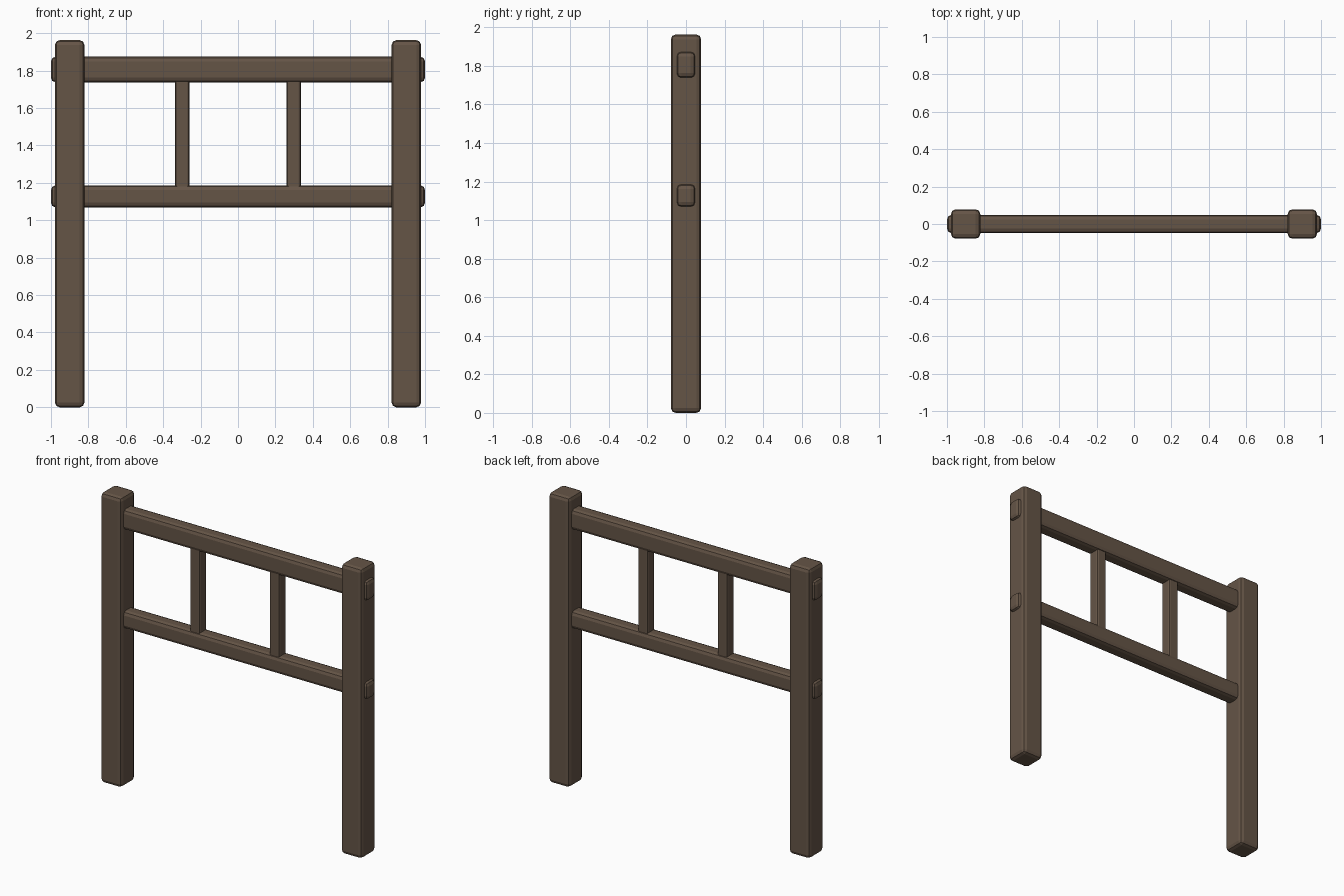
import bpy, bmesh
from mathutils import Vector

if "Cube" in bpy.data.objects:
    bpy.data.objects.remove(bpy.data.objects["Cube"])

wood = bpy.data.materials.new("dark_wood")
wood.diffuse_color = (0.13, 0.09, 0.062, 1)
wood.use_nodes = True
wood.node_tree.nodes["Principled BSDF"].inputs["Base Color"].default_value = wood.diffuse_color


def beam(name, size, center, bevel):
    """Box timber with softened edges."""
    bm = bmesh.new()
    bmesh.ops.create_cube(bm, size=1)
    bmesh.ops.scale(bm, vec=Vector(size), verts=bm.verts)
    bmesh.ops.bevel(bm, geom=bm.edges[:], offset=bevel, segments=2,
                    profile=0.5, affect='EDGES', clamp_overlap=True)
    mesh = bpy.data.meshes.new(name)
    bm.to_mesh(mesh)
    bm.free()
    mesh.materials.append(wood)
    ob = bpy.data.objects.new(name, mesh)
    ob.location = center
    bpy.context.collection.objects.link(ob)
    return ob


# Posts and balusters, mirrored left and right
for side, s in (("left", -1), ("right", 1)):
    beam(side + "_post", (0.157, 0.157, 1.963), (s * 0.9, 0, 0.9815), 0.025)
    beam(side + "_baluster", (0.075, 0.075, 0.64), (s * 0.298, 0, 1.46), 0.012)

# Rails running through the posts, with protruding tenon ends
beam("top_rail", (2.0, 0.098, 0.137), (0, 0, 1.806), 0.025)
beam("lower_rail", (2.0, 0.098, 0.118), (0, 0, 1.128), 0.025)
